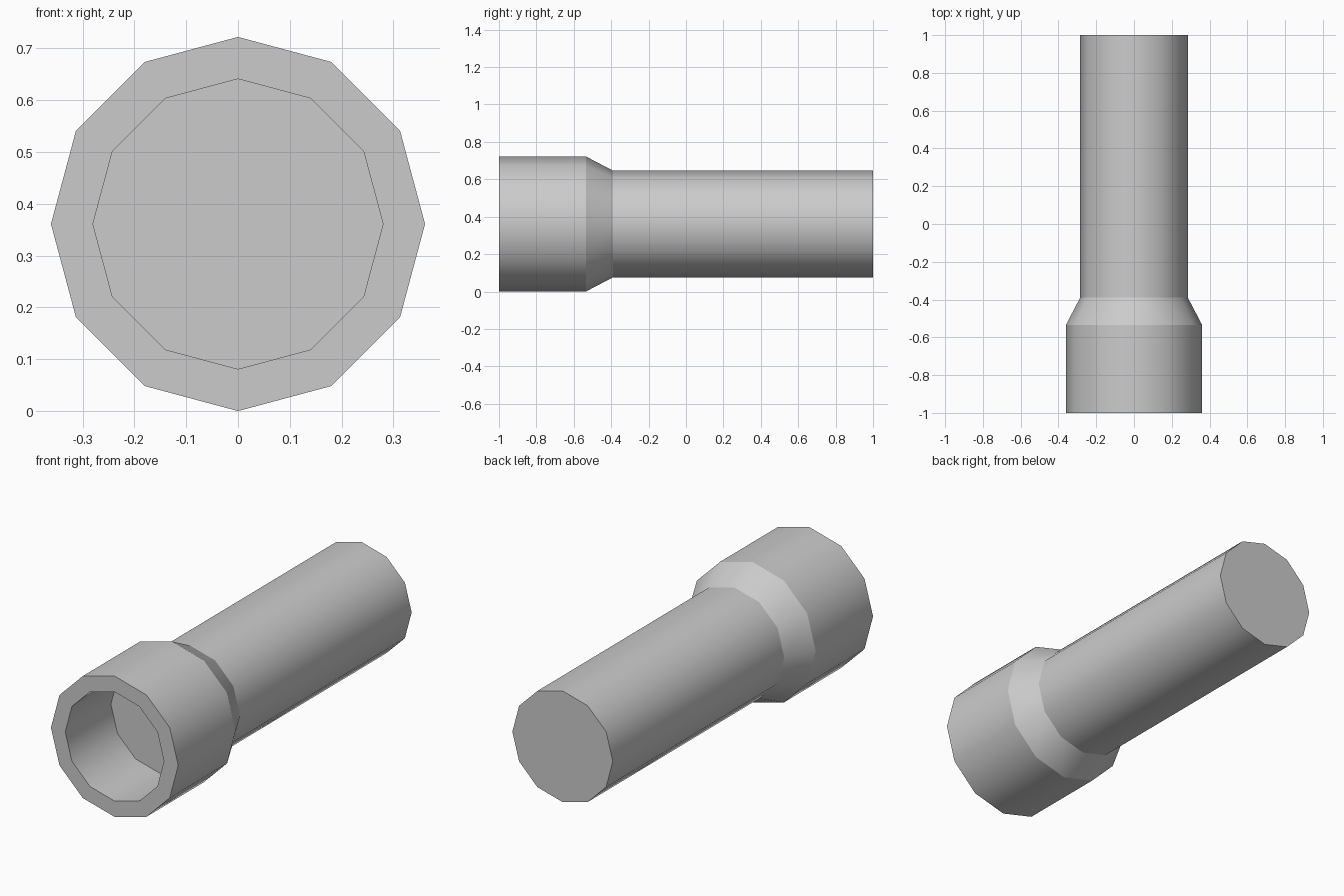
import bpy, bmesh, math

if "Cube" in bpy.data.objects:
    bpy.data.objects.remove(bpy.data.objects["Cube"])

SIDES = 12
CENTRE_Z = 0.361

# Profile as (radius, y): recessed lens floor, head rim, taper, handle, end cap
PROFILE = [(0.28, -0.63), (0.28, -1.0), (0.361, -1.0), (0.361, -0.535),
           (0.285, -0.39), (0.285, 1.0)]


def ring(bm, r, y):
    step = 2 * math.pi / SIDES
    return [bm.verts.new((r * math.cos(i * step), y,
                          CENTRE_Z + r * math.sin(i * step)))
            for i in range(SIDES)]


# Flashlight body, one closed lathed shell
bm = bmesh.new()
rings = [ring(bm, r, y) for r, y in PROFILE]
for a, b in zip(rings, rings[1:]):
    for i in range(SIDES):
        j = (i + 1) % SIDES
        bm.faces.new((a[i], a[j], b[j], b[i])).smooth = True
bm.faces.new(rings[0])
bm.faces.new(rings[-1])
bmesh.ops.recalc_face_normals(bm, faces=bm.faces[:])

# Sharp rings, smooth shading around the barrel
for e in bm.edges:
    if abs(e.verts[0].co.y - e.verts[1].co.y) < 1e-4:
        e.smooth = False

mesh = bpy.data.meshes.new("flashlight_body")
bm.to_mesh(mesh)
bm.free()
body = bpy.data.objects.new("flashlight_body", mesh)
bpy.context.collection.objects.link(body)
